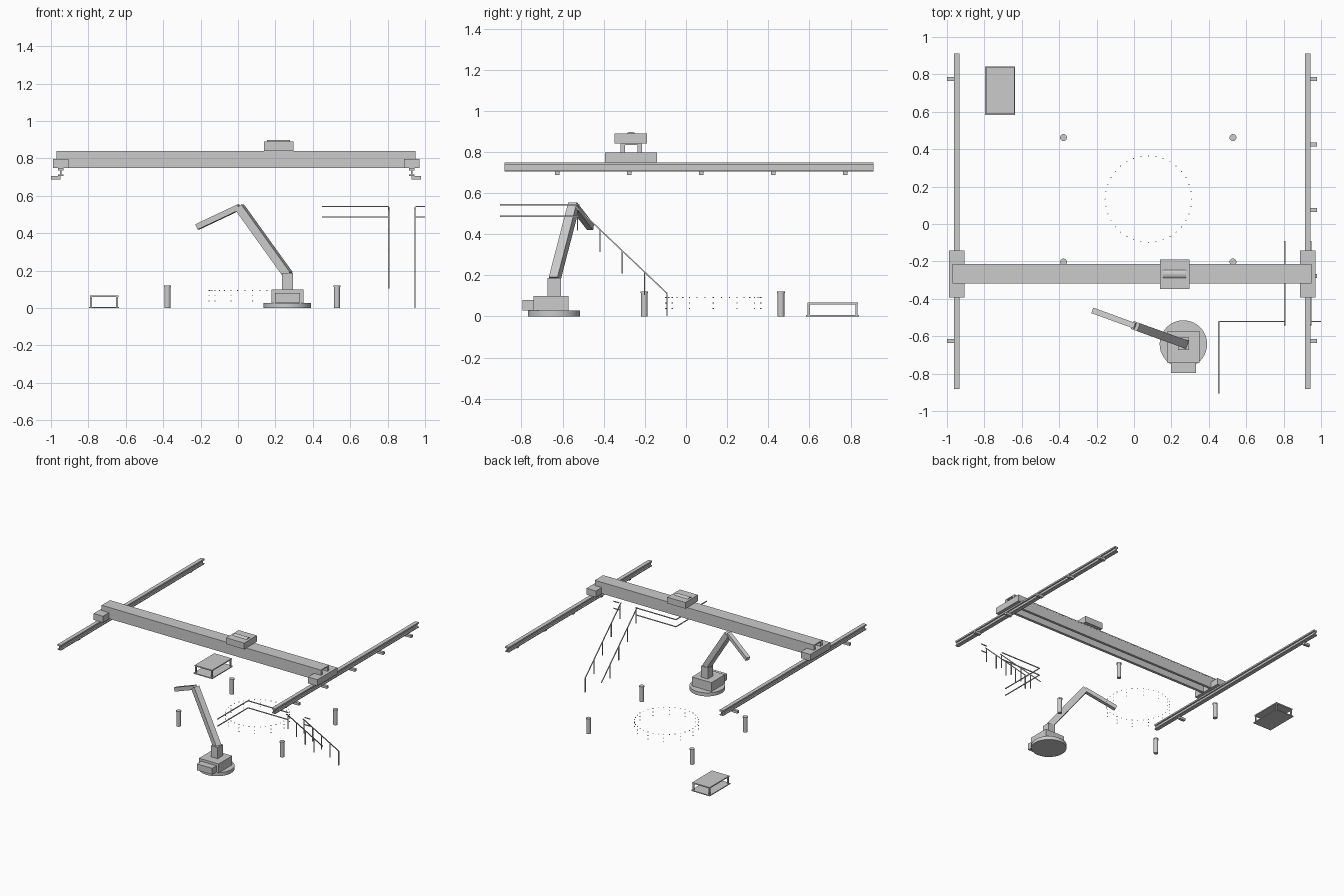
import bpy, bmesh, math
from mathutils import Vector, Matrix

if "Cube" in bpy.data.objects:
    bpy.data.objects.remove(bpy.data.objects["Cube"])


def finish(name, bm):
    bmesh.ops.recalc_face_normals(bm, faces=bm.faces)
    me = bpy.data.meshes.new(name)
    bm.to_mesh(me)
    bm.free()
    ob = bpy.data.objects.new(name, me)
    bpy.context.collection.objects.link(ob)
    return ob


def add_box(bm, x0, x1, y0, y1, z0, z1):
    m = Matrix.Translation(((x0 + x1) / 2, (y0 + y1) / 2, (z0 + z1) / 2))
    bmesh.ops.create_cube(bm, size=1, matrix=m @ Matrix.Diagonal((x1 - x0, y1 - y0, z1 - z0, 1)))


def boxes(name, *dims):
    bm = bmesh.new()
    for d in dims:
        add_box(bm, *d)
    return finish(name, bm)


def add_bar(bm, a, b, w):
    # square bar between two points, kept upright
    a, b = Vector(a), Vector(b)
    d = b - a
    m = Matrix.Translation((a + b) / 2) @ d.to_track_quat('Y', 'Z').to_matrix().to_4x4()
    bmesh.ops.create_cube(bm, size=1, matrix=m @ Matrix.Diagonal((w, d.length, w, 1)))


def bars(name, w, *segments):
    bm = bmesh.new()
    for a, b in segments:
        add_bar(bm, a, b, w)
    return finish(name, bm)


def cylinder(name, loc, r, h, n=32, axis='Z'):
    bm = bmesh.new()
    rot = Matrix.Rotation(math.pi / 2, 4, 'Y') if axis == 'X' else Matrix()
    bmesh.ops.create_cone(bm, cap_ends=True, segments=n, radius1=r, radius2=r, depth=h,
                          matrix=Matrix.Translation(loc) @ rot)
    ob = finish(name, bm)
    for p in ob.data.polygons:
        p.use_smooth = len(p.vertices) == 4
    return ob


# Crane runway: I-beams, support brackets and end trucks
for side, cx, stops in (("left", -0.947, (-0.626, 0.775)),
                        ("right", 0.929, (-0.626, -0.277, 0.075, 0.425, 0.775))):
    boxes(side + "_runway_beam",
          (cx - .015, cx + .015, -.882, .911, .706, .713),
          (cx - .004, cx + .004, -.882, .911, .711, .738),
          (cx - .015, cx + .015, -.882, .911, .736, .748))
    x0, x1 = (-1.0, -0.948) if side == "left" else (0.927, 0.979)
    boxes(side + "_runway_brackets",
          *[(x0, x1, y - .011, y + .011, .688, .707) for y in stops])
    boxes(side + "_end_truck", (cx - .041, cx + .041, -.393, -.142, .748, .798))

# Bridge girder: two side webs under a top plate
boxes("bridge_girder",
      (-.97, .948, -.318, -.297, .75, .834),
      (-.97, .948, -.235, -.215, .75, .834))
boxes("bridge_top_plate", (-.97, .948, -.319, -.214, .833, .84))

# Hoist trolley and drum
boxes("hoist_trolley", (.138, .297, -.347, -.189, .841, .89))
cylinder("hoist_drum", (.216, -.267, .867), .031, .124, 24, 'X')

# Robot arm
cylinder("robot_base_disc", (.264, -.642, .014), .127, .028, 40)
boxes("robot_body", (.178, .35, -.742, -.572, .028, .099))
boxes("robot_cable_box", (.197, .331, -.796, -.741, .03, .08))
boxes("robot_turret", (.235, .294, -.673, -.608, .098, .187))
elbow = (.008, -.546, .54)
bars("robot_lower_arm", .045, ((.268, -.64, .178), elbow))
bars("robot_forearm", .031, (elbow, (-.217, -.464, .434)))

# Guard posts
for i, (x, y) in enumerate([(x, y) for x in (-.377, .529) for y in (-.203, .462)]):
    cylinder("guard_post_%d" % (i + 1), (x, y, .059), .016, .118, 20)
    cylinder("guard_post_cap_%d" % (i + 1), (x, y, .118), .0185, .008, 20)

# Ring of small bolts
bm = bmesh.new()
for z, n in ((.093, 36), (.066, 12), (.038, 12)):
    for i in range(n):
        a = 2 * math.pi * i / n
        bmesh.ops.create_cone(bm, cap_ends=True, segments=6, radius1=.003, radius2=.003, depth=.005,
                              matrix=Matrix.Translation((.077 + .231 * math.cos(a),
                                                         .133 + .231 * math.sin(a), z)))
finish("bolt_ring", bm)

# Low stand: base plate, legs, top plate
boxes("stand_base", (-.797, -.635, .584, .841, 0, .007))
boxes("stand_top", (-.792, -.64, .59, .836, .058, .067))
boxes("stand_legs", *[(x - .005, x + .005, y - .005, y + .005, .006, .059)
                      for x in (-.785, -.647) for y in (.597, .829)])

# Platform handrails, top and middle
W = .006
for name, z in (("platform_top_rail", .543), ("platform_mid_rail", .487)):
    bars(name, W,
         ((.453, -.905, z), (.453, -.522, z)),
         ((.453, -.522, z), (.807, -.522, z)),
         ((.95, -.522, z), (1.0, -.522, z)))

# Sloping stair handrails with posts
for side, x, n in (("left", .806, 4), ("right", .947, 5)):
    segs = [((x, -.54, .538), (x, -.092, .112))]
    for i in range(n):
        y, z = -.527 + i * .1085, .527 - i * .104
        segs.append(((x, y, z), (x, y, max(z - .11, 0))))
    bars(side + "_stair_handrail", W, *segs)
